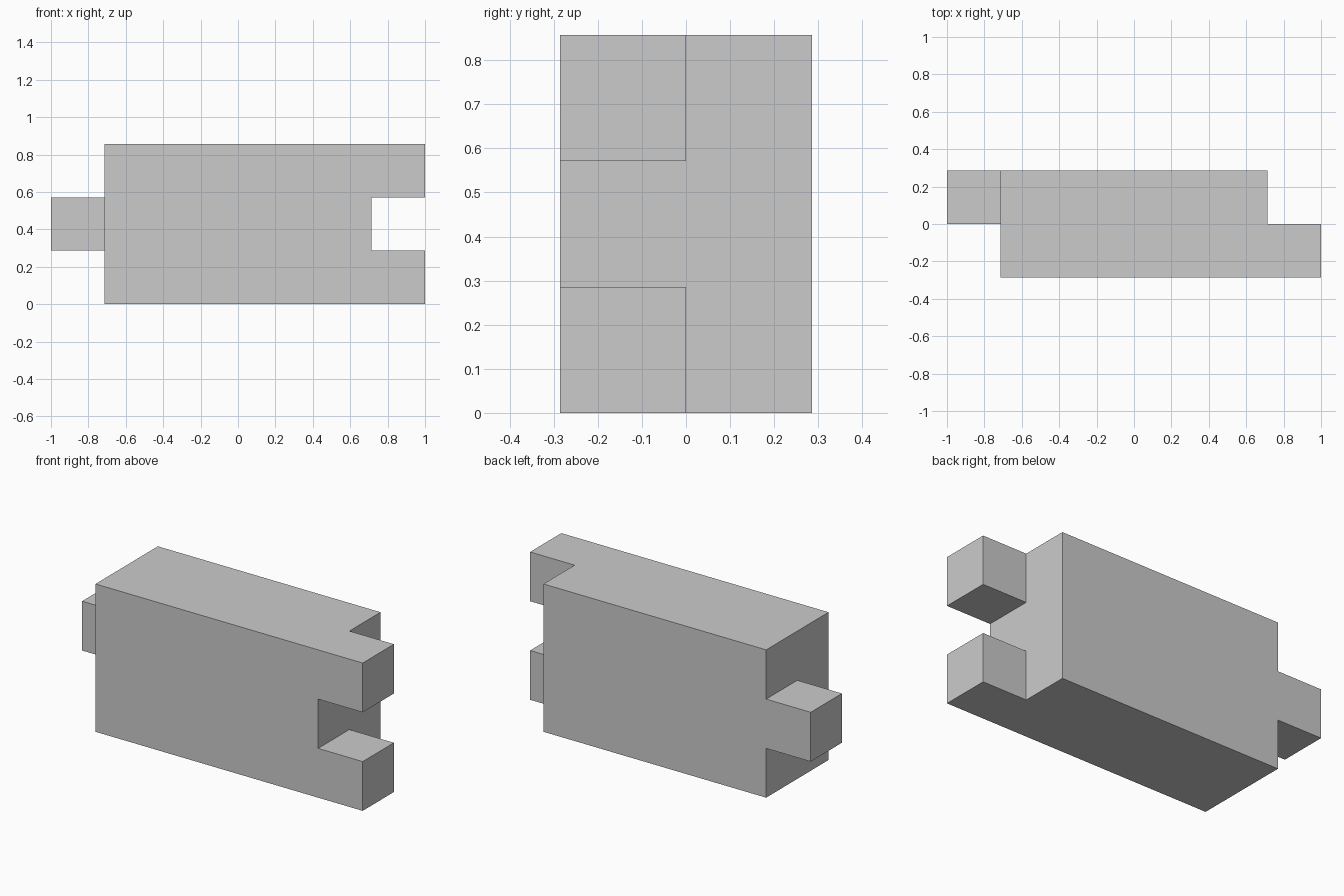
import bpy, bmesh, math
from mathutils import Vector

if "Cube" in bpy.data.objects:
    bpy.data.objects.remove(bpy.data.objects["Cube"])

U = 2 / 7  # the block is laid out on a grid of equal cubes

# Cells of the main body, then the pegs on each end
cells = {(x, y, z) for x in range(1, 6) for y in range(2) for z in range(3)}
cells |= {(6, 0, 0), (6, 0, 2)}   # two front pegs on the right end
cells.add((0, 1, 1))              # one rear peg on the left end


def add_exposed_faces(bm, cell):
    """Add each side of the cell that does not touch another cell."""
    centre = Vector(cell) + Vector((0.5, 0.5, 0.5))
    for axis in range(3):
        for sign in (-1, 1):
            n = Vector((0, 0, 0))
            n[axis] = sign
            if tuple(int(c + d) for c, d in zip(cell, n)) in cells:
                continue
            u = Vector((0, 0, 0))
            u[(axis + 1) % 3] = 0.5
            v = n.cross(u)
            mid = centre + n * 0.5
            corners = [mid - u - v, mid + u - v, mid + u + v, mid - u + v]
            bm.faces.new([bm.verts.new((p - Vector((3.5, 1, 0))) * U) for p in corners])


# Weld the sides into one solid and merge the flat areas
bm = bmesh.new()
for cell in sorted(cells):
    add_exposed_faces(bm, cell)
bmesh.ops.remove_doubles(bm, verts=bm.verts, dist=1e-4)
bmesh.ops.recalc_face_normals(bm, faces=bm.faces)
bmesh.ops.dissolve_limit(bm, angle_limit=math.radians(1), verts=bm.verts, edges=bm.edges)
mesh = bpy.data.meshes.new("interlocking_block")
bm.to_mesh(mesh)
bm.free()
bpy.context.collection.objects.link(bpy.data.objects.new("interlocking_block", mesh))
